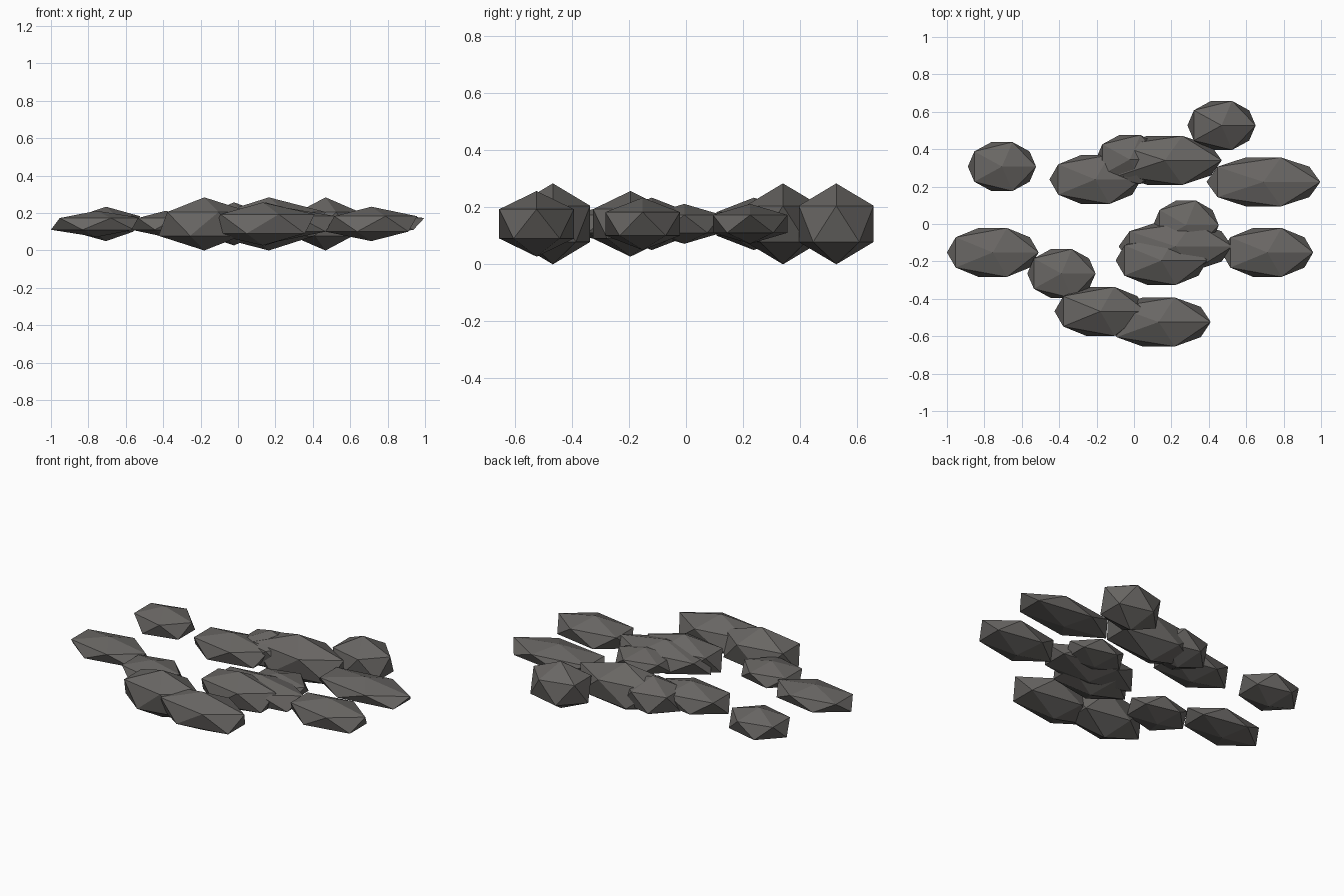
import bpy

cube = bpy.data.objects.get("Cube")
if cube:
    bpy.data.objects.remove(cube, do_unlink=True)

# One dull grey stone colour
grey = (0.14, 0.133, 0.126, 1.0)
stone_grey = bpy.data.materials.new("stone_grey")
stone_grey.use_nodes = True
stone_grey.diffuse_color = grey
bsdf = stone_grey.node_tree.nodes["Principled BSDF"]
bsdf.inputs["Base Color"].default_value = grey
bsdf.inputs["Roughness"].default_value = 0.9

MID = 0.142      # every stone is centred on this height
DEPTH = 0.154    # every stone has the same front-to-back radius

# Radii shared by the stones
SHORT, MEDIUM, LONG = 0.204, 0.274, 0.34
THIN, LOW, TALL, FULL = 0.07, 0.092, 0.115, 0.142


def stone(name, x, y, length, height):
    """Low-poly stone: a stretched, flat-shaded icosahedron."""
    bpy.ops.mesh.primitive_ico_sphere_add(subdivisions=1, radius=1, location=(x, y, MID))
    ob = bpy.context.object
    ob.name = name
    ob.scale = (length, DEPTH, height)
    bpy.ops.object.transform_apply(location=False, rotation=False, scale=True)
    ob.data.materials.append(stone_grey)


# Back group
stone("stone_back_far", 0.468, 0.527, SHORT, FULL)
stone("stone_back_middle", 0.165, 0.34, LONG, FULL)
stone("stone_back_small", -0.022, 0.345, SHORT, TALL)
stone("stone_back_inner", -0.207, 0.238, MEDIUM, LOW)
stone("stone_back_right", -0.706, 0.307, SHORT, LOW)
stone("stone_back_left", 0.692, 0.225, LONG, THIN)

# Middle group
stone("stone_middle_small", 0.278, -0.006, SHORT * 0.96, THIN)
stone("stone_middle_long", 0.222, -0.12, LONG, LOW)
stone("stone_middle_front", 0.147, -0.195, MEDIUM, TALL)
stone("stone_middle_left", 0.713, -0.152, MEDIUM, LOW)
stone("stone_middle_right", -0.755, -0.152, MEDIUM, THIN)

# Front group
stone("stone_front_small", -0.388, -0.265, SHORT, THIN)
stone("stone_front_tall", -0.18, -0.467, MEDIUM, FULL)
stone("stone_front_long", 0.132, -0.524, LONG * 0.915, TALL)
